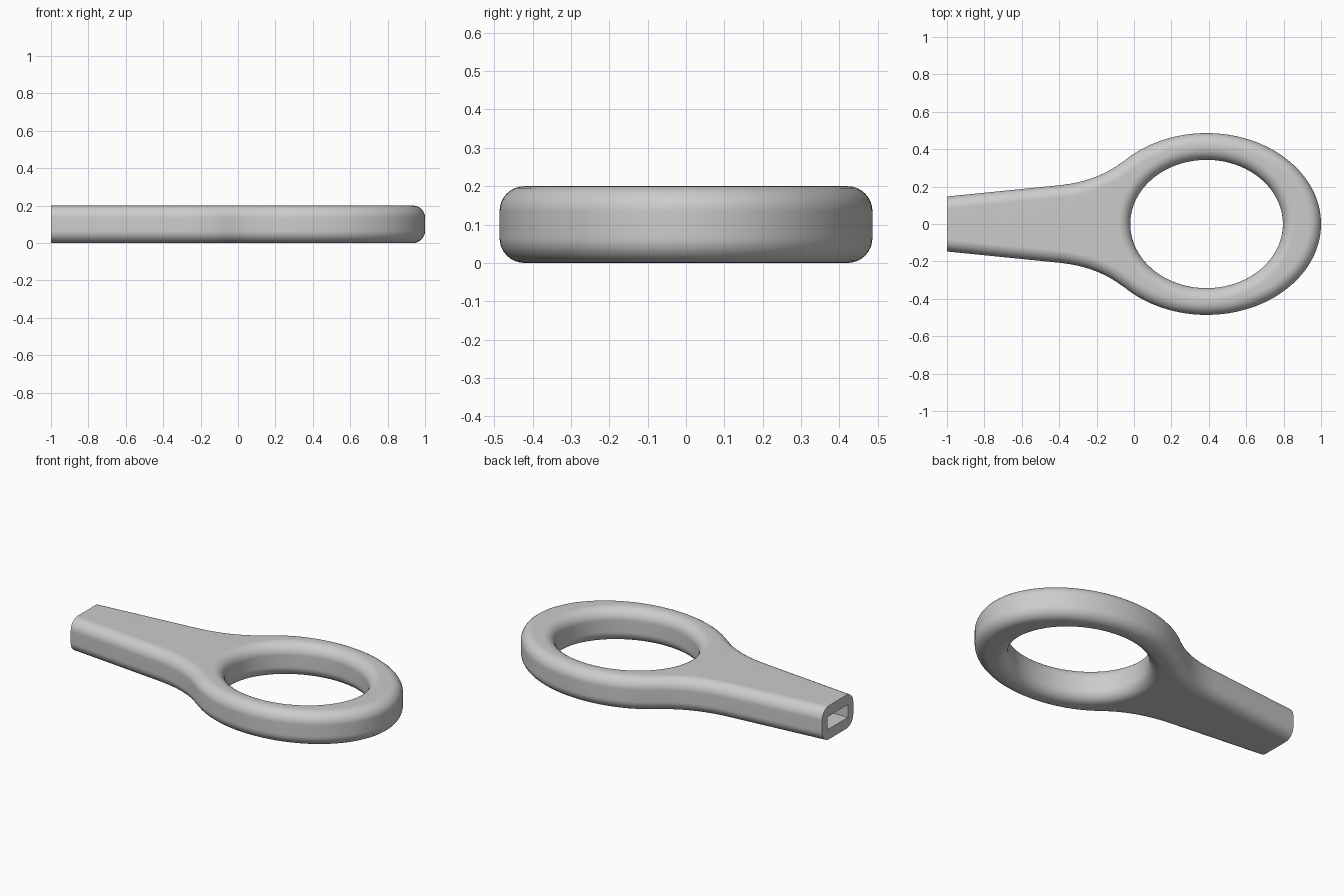
import bpy, bmesh
from math import sin, cos, pi, acos
from mathutils import Vector

if "Cube" in bpy.data.objects:
    bpy.data.objects.remove(bpy.data.objects["Cube"], do_unlink=True)

HEIGHT, ROUND = 0.2, 0.065
CX, RX, RY = 0.388, 0.612, 0.486      # outer ring ellipse
HOLE_X, HOLE_Y = 0.408, 0.343         # ring opening
STEPS = 8


def half_outline():
    """Edge on the +y side, from the handle end to the ring tip."""
    start, mid, end = Vector((-0.4, 0.207)), Vector((-0.191, 0.228)), Vector((-0.05, 0.341))
    tail = Vector((-1, 0.147))
    pts = [tail.lerp(start, i / 6) for i in range(6)]
    pts += [start.lerp(mid, i / 14).lerp(mid.lerp(end, i / 14), i / 14) for i in range(14)]
    first = acos((end.x - CX) / RX)
    for i in range(49):
        a = first * (1 - i / 48)
        pts.append(Vector((CX + RX * cos(a), RY * sin(a))))
    return pts


def inset(pts, closed, dist):
    """Shift points to the right of their travel direction."""
    out, n = [], len(pts)
    for i, p in enumerate(pts):
        a = pts[i - 1] if closed or i else p
        b = pts[(i + 1) % n] if closed or i < n - 1 else p
        t = (b - a).normalized()
        out.append(p + Vector((t.y, -t.x)) * dist)
    if not closed:                     # keep the handle end flat
        out[0].x = out[-1].x = -1
    return out


# Rounded edge section as (inset, height) pairs, bottom to top
arc = [(ROUND * (1 - sin(k / STEPS * pi / 2)), ROUND * (1 - cos(k / STEPS * pi / 2)))
       for k in range(STEPS + 1)]
section = arc + [(d, HEIGHT - z) for d, z in reversed(arc)]

bm = bmesh.new()


def wall(pts, closed):
    """Stack inset copies of an outline and skin them."""
    loops = [[bm.verts.new((p.x, p.y, z)) for p in inset(pts, closed, d)] for d, z in section]
    for low, high in zip(loops, loops[1:]):
        for i in range(0 if closed else 1, len(low)):
            bm.faces.new((low[i - 1], low[i], high[i], high[i - 1]))
    return loops


def edges_of(verts, closed=True):
    pairs = zip(verts, verts[1:] + verts[:1] if closed else verts[1:])
    return [bm.edges.get(p) or bm.edges.new(p) for p in pairs]


# Outer side and ring opening
half = half_outline()
outline = half + [Vector((p.x, -p.y)) for p in reversed(half[:-1])]
outer = wall(outline, False)
hole = [Vector((CX + HOLE_X * cos(i * pi / 48), HOLE_Y * sin(i * pi / 48))) for i in range(96)]
inner = wall(hole, True)

# Flat top and bottom
for level in (0, -1):
    bmesh.ops.triangle_fill(bm, use_beauty=True,
                            edges=edges_of(outer[level]) + edges_of(inner[level]))

# Blind slot in the handle end
corners = [(-1, -1), (1, -1), (1, 1), (-1, 1)]
mouth, floor = [[bm.verts.new((x, 0.095 * sy, HEIGHT / 2 + 0.038 * sz)) for sy, sz in corners]
                for x in (-1, -0.5)]
for i in range(4):
    bm.faces.new((mouth[i - 1], mouth[i], floor[i], floor[i - 1]))
bm.faces.new(floor)
rim = [loop[0] for loop in outer] + [loop[-1] for loop in reversed(outer)]
bmesh.ops.triangle_fill(bm, use_beauty=True, edges=edges_of(rim) + edges_of(mouth))
bmesh.ops.recalc_face_normals(bm, faces=bm.faces[:])

mesh = bpy.data.meshes.new("ring_handle")
bm.to_mesh(mesh)
bm.free()
body = bpy.data.objects.new("ring_handle", mesh)
bpy.context.collection.objects.link(body)

# Single grey finish
grey = bpy.data.materials.new("light_grey")
grey.use_nodes = True
grey.diffuse_color = (0.6, 0.6, 0.6, 1)
grey.node_tree.nodes["Principled BSDF"].inputs["Base Color"].default_value = (0.6, 0.6, 0.6, 1)
mesh.materials.append(grey)

bpy.ops.object.select_all(action="DESELECT")
body.select_set(True)
bpy.context.view_layer.objects.active = body
bpy.ops.object.shade_smooth_by_angle(angle=pi / 6)
weighted = body.modifiers.new("even_shading", "WEIGHTED_NORMAL")
weighted.keep_sharp = True
